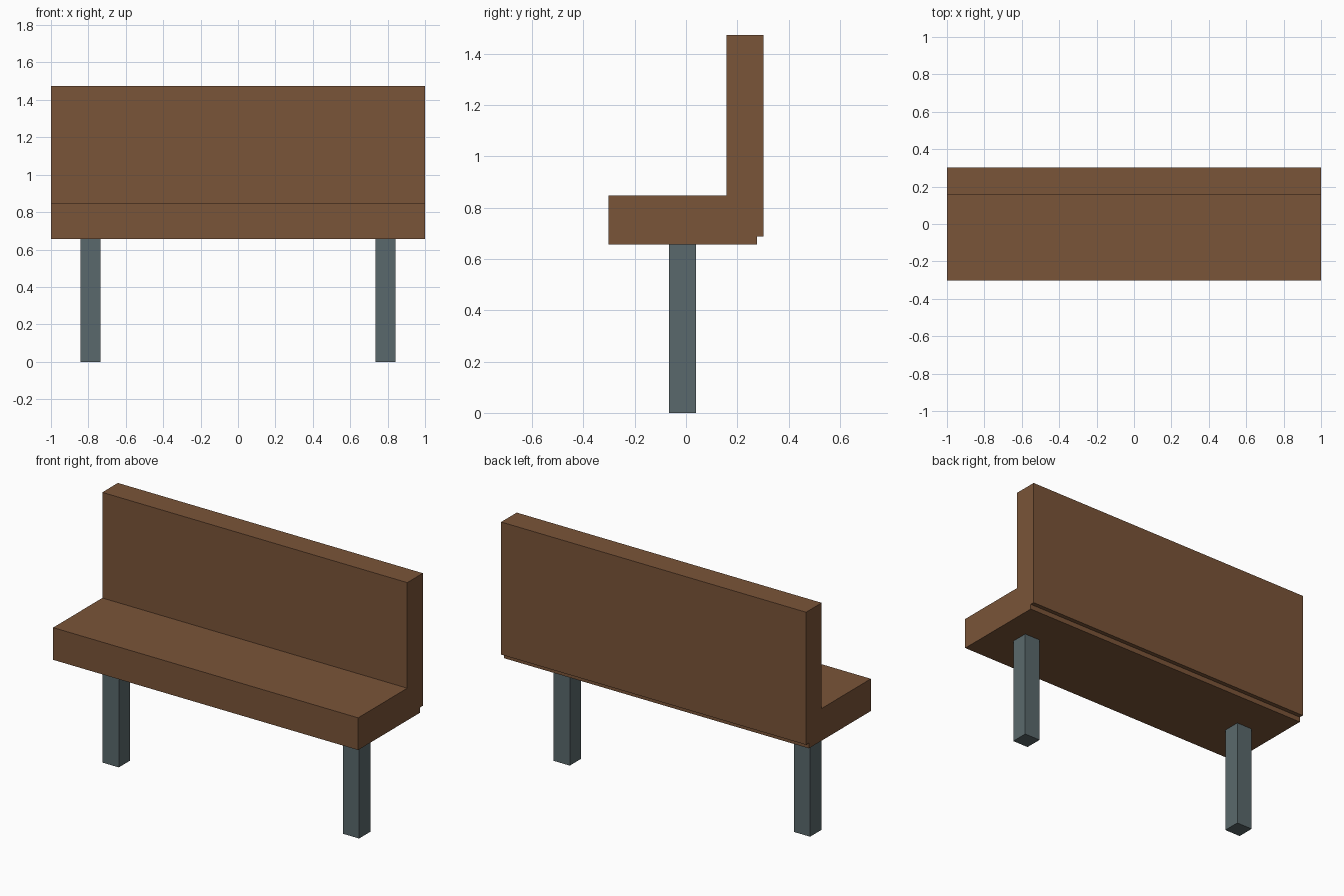
import bpy

if "Cube" in bpy.data.objects:
    bpy.data.objects.remove(bpy.data.objects["Cube"])


def material(name, color):
    mat = bpy.data.materials.new(name)
    mat.diffuse_color = (*color, 1.0)
    mat.use_nodes = True
    mat.node_tree.nodes["Principled BSDF"].inputs["Base Color"].default_value = mat.diffuse_color
    return mat


def box(name, low, high, mat):
    """Axis-aligned box between two corners."""
    center = [(a + b) / 2 for a, b in zip(low, high)]
    size = [b - a for a, b in zip(low, high)]
    bpy.ops.mesh.primitive_cube_add(size=1, location=center)
    obj = bpy.context.object
    obj.name = name
    obj.scale = size
    bpy.ops.object.transform_apply(location=False, rotation=False, scale=True)
    obj.data.materials.append(mat)
    return obj


wood = material("brown_wood", (0.195, 0.089, 0.040))
metal = material("grey_metal", (0.102, 0.141, 0.150))

# Seat slab, its rear edge tucked into the backrest
box("seat", (-1, -0.303, 0.657), (1, 0.277, 0.848), wood)

# Upright backrest, starting slightly above the seat's underside
box("backrest", (-1, 0.157, 0.688), (1, 0.303, 1.474), wood)

# One square post at each end
for side, label in ((-1, "left"), (1, "right")):
    x = side * 0.788
    box(f"{label}_leg", (x - 0.053, -0.067, 0), (x + 0.053, 0.039, 0.67), metal)
